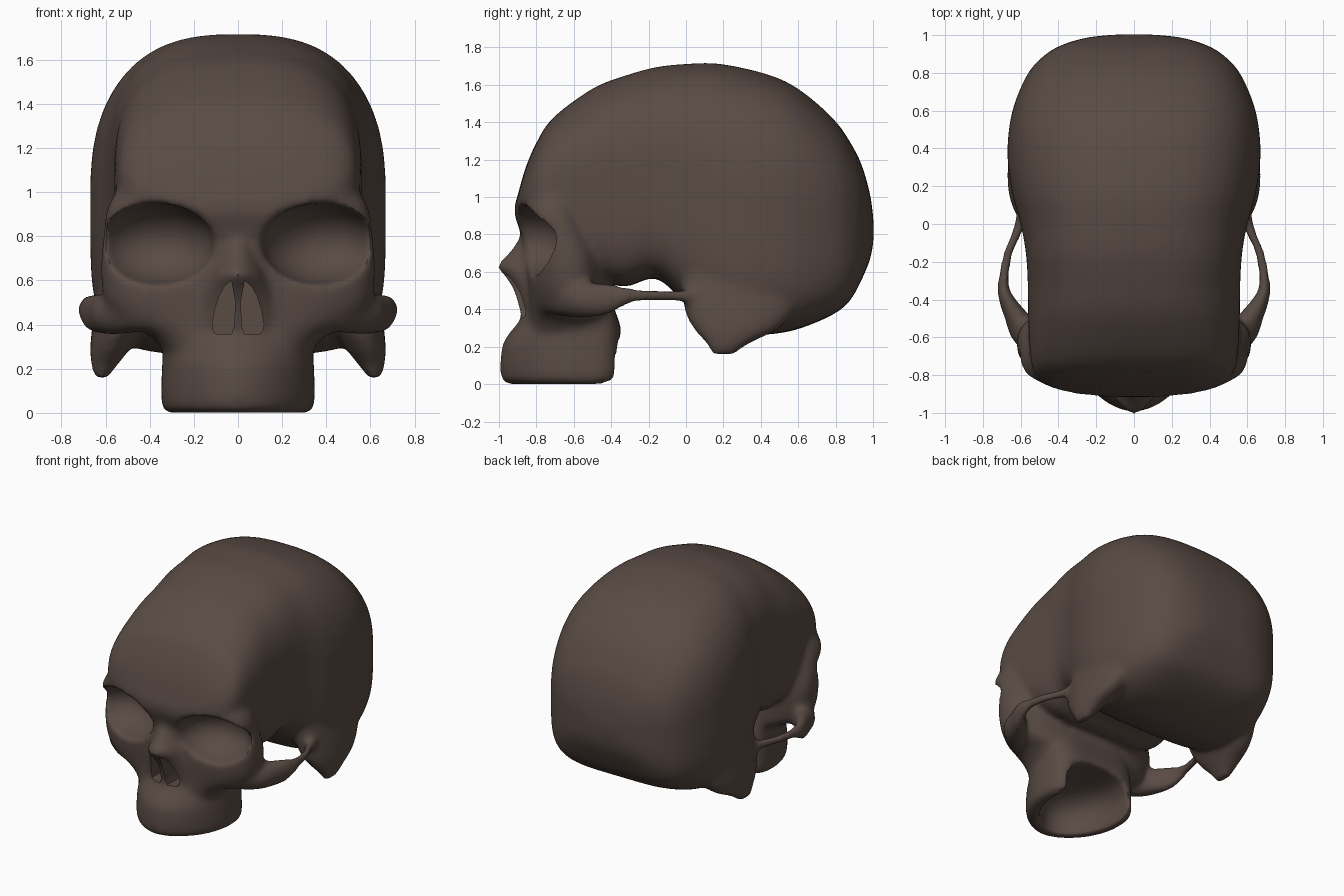
import bpy, bmesh, math
from mathutils import Matrix

if "Cube" in bpy.data.objects:
    bpy.data.objects.remove(bpy.data.objects["Cube"])

# ---------- helpers ----------
def skin(name, rings):
    """Closed mesh through a list of equally long rings."""
    bm = bmesh.new()
    vs = [[bm.verts.new(p) for p in r] for r in rings]
    n = len(vs[0])
    for a, b in zip(vs, vs[1:]):
        for i in range(n):
            j = (i + 1) % n
            bm.faces.new((a[i], a[j], b[j], b[i]))
    bm.faces.new(vs[0])
    bm.faces.new(vs[-1])
    bmesh.ops.recalc_face_normals(bm, faces=bm.faces[:])
    me = bpy.data.meshes.new(name)
    bm.to_mesh(me)
    bm.free()
    ob = bpy.data.objects.new(name, me)
    bpy.context.collection.objects.link(ob)
    return ob

def smooth_keys(keys, steps=4):
    """Catmull-Rom interpolation of parameter rows."""
    out = []
    for i in range(len(keys) - 1):
        p0, p1 = keys[max(i - 1, 0)], keys[i]
        p2, p3 = keys[i + 1], keys[min(i + 2, len(keys) - 1)]
        for s in range(steps):
            t = s / steps
            out.append([0.5 * (2 * b + (c - a) * t + (2 * a - 5 * b + 4 * c - d) * t * t
                               + (3 * b - a - 3 * c + d) * t ** 3)
                        for a, b, c, d in zip(p0, p1, p2, p3)])
    return out + [list(keys[-1])]

def oval(n_up, n_down=None, count=48):
    """Unit superellipse, with its own exponent for each half."""
    pts = []
    for i in range(count):
        a = 2 * math.pi * (i + 0.5) / count
        c, s = math.cos(a), math.sin(a)
        e = 2 / (n_up if s > 0 else (n_down or n_up))
        pts.append((math.copysign(abs(c) ** e, c), math.copysign(abs(s) ** e, s)))
    return pts

def stack(name, keys, shape, mid=None):
    """Loft upward; rows are z, half width, front y, back y; mid is the widest y."""
    rings = []
    for z, w, f, b in smooth_keys(keys):
        m = (f + b) / 2 if mid is None else mid
        rings.append([(w * c, m + ((b - m) if s > 0 else (m - f)) * s, z) for c, s in shape])
    return skin(name, rings)

def ellipsoid(name, loc, radii, turn=0):
    bm = bmesh.new()
    m = Matrix.Translation(loc) @ Matrix.Rotation(turn, 4, 'Z') @ Matrix.Diagonal((*radii, 1))
    bmesh.ops.create_uvsphere(bm, u_segments=40, v_segments=24, radius=1, matrix=m)
    me = bpy.data.meshes.new(name)
    bm.to_mesh(me)
    bm.free()
    ob = bpy.data.objects.new(name, me)
    bpy.context.collection.objects.link(ob)
    return ob

# ---------- cranium: rows are y, half width, bottom z, top z ----------
cranium_keys = [
    (-.905, .30, .88, .99), (-.86, .45, .80, 1.15), (-.80, .52, .76, 1.29),
    (-.71, .548, .70, 1.425), (-.50, .56, .58, 1.58), (-.33, .562, .52, 1.648),
    (-.16, .572, .565, 1.695), (0, .60, .43, 1.712), (.16, .645, .31, 1.715),
    (.35, .67, .265, 1.68), (.52, .66, .275, 1.625), (.66, .625, .315, 1.535),
    (.80, .56, .38, 1.405), (.88, .49, .45, 1.29), (.94, .40, .56, 1.17),
    (.985, .26, .67, 1.01), (1.003, .10, .77, .87)]
shape = oval(2.65, 4.6)
cranium = skin("skull", [[(w * c, y, (lo + hi) / 2 + (hi - lo) / 2 * s) for c, s in shape]
                         for y, w, lo, hi in smooth_keys(cranium_keys)])
parts = [cranium]

# ---------- midface with brow ----------
parts.append(stack("midface", [
    (.28, .33, -.86, -.38), (.35, .40, -.85, -.38), (.42, .54, -.84, -.40),
    (.50, .60, -.845, -.41), (.60, .62, -.85, -.41), (.70, .62, -.86, -.42),
    (.80, .61, -.88, -.46), (.90, .60, -.915, -.50), (.98, .565, -.91, -.50),
    (1.06, .50, -.87, -.50), (1.14, .30, -.81, -.50)], oval(2.5)))

# ---------- nasal bones ----------
parts.append(stack("nasal_bones", [
    (.88, .05, -.87, -.70), (.80, .06, -.885, -.70), (.70, .085, -.95, -.70),
    (.63, .115, -1.012, -.70), (.58, .14, -.97, -.70), (.50, .17, -.92, -.70),
    (.40, .18, -.89, -.70), (.33, .16, -.87, -.70)], oval(1.7)))

# ---------- upper jaw, pointed in front and blunt behind ----------
parts.append(stack("upper_jaw", [
    (0, .31, -.94, -.41), (.012, .335, -.975, -.37), (.06, .348, -.993, -.345),
    (.20, .345, -.985, -.345), (.28, .34, -.94, -.345), (.34, .34, -.89, -.36),
    (.45, .34, -.84, -.40)], oval(4, 1.8), -.58))

# ---------- cheek arches and mastoids, both sides ----------
arch_keys = [  # y, x, z, half width, half height
    (.06, .58, .47, .04, .045), (-.05, .622, .472, .03, .034), (-.15, .665, .475, .028, .032),
    (-.27, .688, .475, .029, .038), (-.35, .69, .465, .034, .062), (-.42, .66, .455, .052, .087),
    (-.50, .61, .45, .075, .095), (-.62, .53, .45, .11, .095), (-.75, .40, .46, .10, .08)]
mastoid_keys = [  # z, x, y, half width, half length
    (.16, .62, .20, .03, .06), (.22, .605, .225, .06, .12), (.29, .58, .265, .09, .22),
    (.38, .55, .285, .112, .29), (.50, .52, .30, .125, .32), (.65, .49, .30, .13, .32)]
for side in (1, -1):
    parts.append(skin("cheek_arch", [[(side * (x + w * c), y, z + h * s) for c, s in oval(2)]
                                     for y, x, z, w, h in smooth_keys(arch_keys)]))
    parts.append(skin("mastoid", [[(side * (x + w * c), y + l * s, z) for c, s in oval(2.3)]
                                  for z, x, y, w, l in smooth_keys(mastoid_keys)]))

# ---------- cutters: hollow palate, eye sockets, nose openings ----------
soft_cutters = [stack("palate_cutter", [
    (-.10, .27, -.89, 0), (.08, .27, -.89, 0), (.17, .25, -.85, 0),
    (.23, .19, -.76, -.05), (.26, .08, -.62, -.1)], oval(3, 1.9), -.5)]
nose_cutters = []
nostril = [(.03, .60), (.06, .575), (.085, .53), (.105, .47), (.117, .40), (.11, .365),
           (.09, .355), (.03, .355), (.018, .39), (.012, .50)]
for side in (1, -1):
    soft_cutters.append(ellipsoid("socket_cutter", (side * .372, -.85, .765),
                                  (.27, .25, .185), side * math.radians(32)))
    nose_cutters.append(skin("nostril_cutter", [[(side * x, y, z) for x, z in nostril]
                                                for y in (-1.1, -.70)]))
for c in soft_cutters + nose_cutters:
    c.hide_render = True

# ---------- fuse the parts, cut and soften ----------
bpy.ops.object.select_all(action='DESELECT')
for p in parts:
    p.select_set(True)
bpy.context.view_layer.objects.active = cranium
bpy.ops.object.join()

def fuse():
    m = cranium.modifiers.new("fuse", 'REMESH')
    m.mode = 'VOXEL'
    m.voxel_size = .016
    m.use_smooth_shade = True
    bpy.ops.object.modifier_apply(modifier=m.name)

def cut(cutters):
    for c in cutters:
        m = cranium.modifiers.new("cut", 'BOOLEAN')
        m.operation = 'DIFFERENCE'
        m.solver = 'EXACT'
        m.object = c
        bpy.ops.object.modifier_apply(modifier=m.name)
        bpy.data.objects.remove(c)

fuse()
cut(soft_cutters)
fuse()
soft = cranium.modifiers.new("soften", 'SMOOTH')
soft.factor = .5
soft.iterations = 16
bpy.ops.object.modifier_apply(modifier=soft.name)
cut(nose_cutters)

# ---------- dark bone colour and shading ----------
bone = bpy.data.materials.new("dark_bone")
bone.diffuse_color = (.10, .07, .058, 1)
bone.use_nodes = True
bone.node_tree.nodes["Principled BSDF"].inputs["Base Color"].default_value = bone.diffuse_color
cranium.data.materials.clear()
cranium.data.materials.append(bone)
cranium.select_set(True)
bpy.ops.object.shade_smooth_by_angle(angle=math.radians(40))
